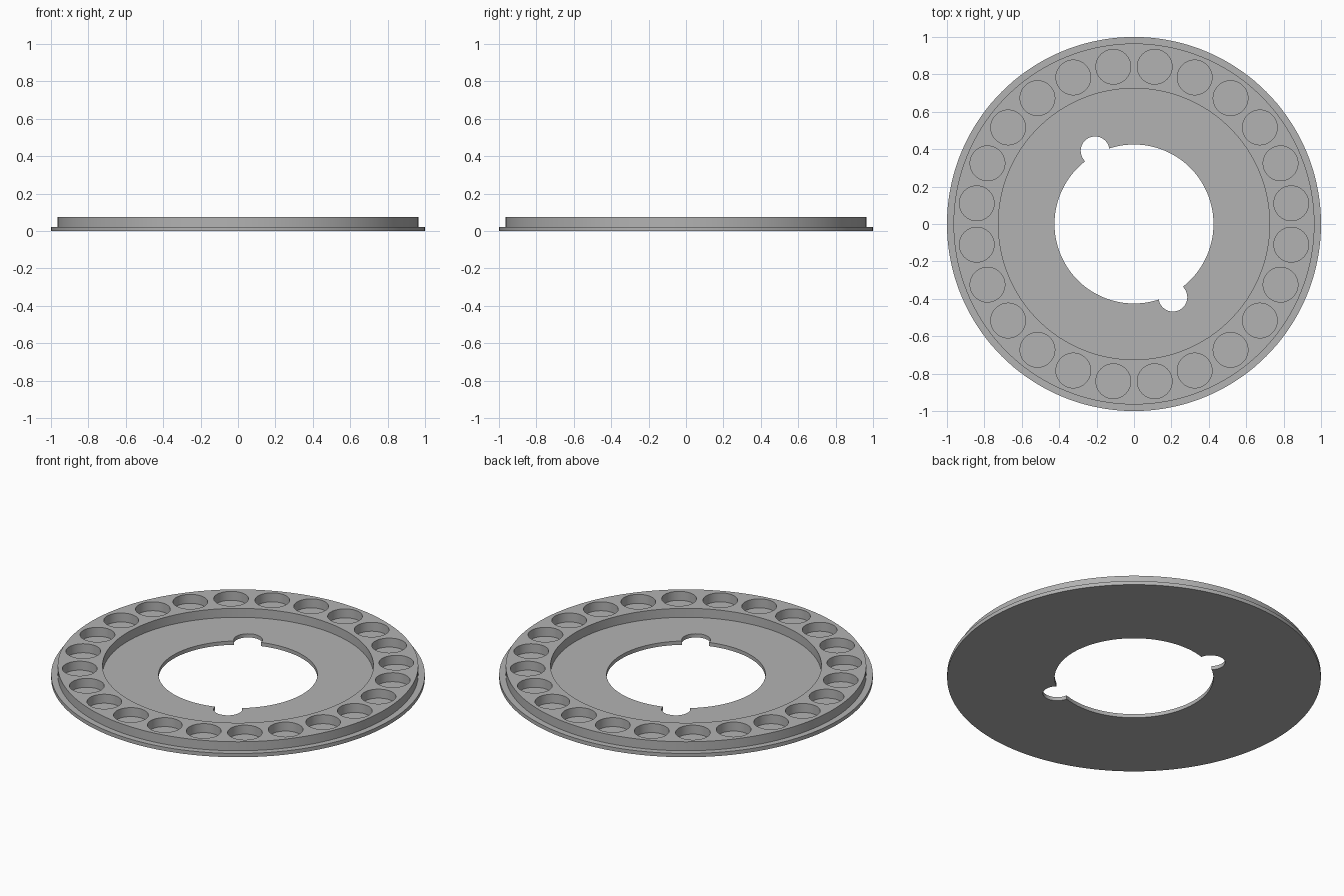
import bpy, bmesh
from math import radians, cos, sin, tau

if "Cube" in bpy.data.objects:
    bpy.data.objects.remove(bpy.data.objects["Cube"], do_unlink=True)

PLATE_Z, TOP_Z = 0.022, 0.075
BORE_R, RECESS_R, RING_R, FLANGE_R = 0.425, 0.725, 0.965, 1.0

grey = bpy.data.materials.new("plain grey")
grey.use_nodes = True
grey.diffuse_color = (0.45, 0.45, 0.45, 1)
grey.node_tree.nodes["Principled BSDF"].inputs["Base Color"].default_value = (0.45, 0.45, 0.45, 1)


def to_object(bm, name):
    bmesh.ops.recalc_face_normals(bm, faces=bm.faces)
    mesh = bpy.data.meshes.new(name)
    bm.to_mesh(mesh)
    bm.free()
    mesh.materials.append(grey)
    obj = bpy.data.objects.new(name, mesh)
    bpy.context.collection.objects.link(obj)
    return obj


def lathe(name, profile, steps):
    """Spin a closed (radius, height) profile about the z axis."""
    bm = bmesh.new()
    verts = [bm.verts.new((r, 0, z)) for r, z in profile]
    edges = [bm.edges.new((v, verts[i - 1])) for i, v in enumerate(verts)]
    bmesh.ops.spin(bm, geom=verts + edges, cent=(0, 0, 0), axis=(0, 0, 1),
                   angle=tau, steps=steps, use_merge=True)
    bmesh.ops.remove_doubles(bm, verts=bm.verts, dist=1e-5)
    return to_object(bm, name)


def polar_cylinders(name, angles, distance, radius, low, high):
    """Upright cylinders placed at the given angles around the centre."""
    bm = bmesh.new()
    for a in angles:
        made = bmesh.ops.create_cone(bm, cap_ends=True, segments=48, radius1=radius,
                                     radius2=radius, depth=high - low)
        bmesh.ops.translate(bm, verts=made["verts"],
                            vec=(distance * cos(a), distance * sin(a), (low + high) / 2))
    return to_object(bm, name)


# Stepped disc: thin flanged plate, raised outer ring, central bore
disc = lathe("ring_disc", [
    (BORE_R, 0), (FLANGE_R, 0), (FLANGE_R, PLATE_Z), (RING_R, PLATE_Z),
    (RING_R, TOP_Z), (RECESS_R, TOP_Z), (RECESS_R, PLATE_Z), (BORE_R, PLATE_Z)], 144)

# Round pockets in the ring, and two opposite notches in the bore
cutters = [
    polar_cylinders("pocket_cutter", [radians(7.5 + 15 * i) for i in range(24)],
                    0.848, 0.093, PLATE_Z, 0.2),
    polar_cylinders("notch_cutter", [radians(118), radians(298)],
                    0.443, 0.077, -0.1, 0.2),
]
for cutter in cutters:
    cutter.hide_render = True
    mod = disc.modifiers.new(cutter.name, "BOOLEAN")
    mod.operation, mod.solver, mod.object = "DIFFERENCE", "EXACT", cutter

# Apply the cuts and drop the cutters
bpy.ops.object.select_all(action="DESELECT")
bpy.context.view_layer.objects.active = disc
disc.select_set(True)
for cutter in cutters:
    bpy.ops.object.modifier_apply(modifier=cutter.name)
    bpy.data.objects.remove(cutter, do_unlink=True)
bpy.ops.object.shade_smooth_by_angle(angle=radians(30))
